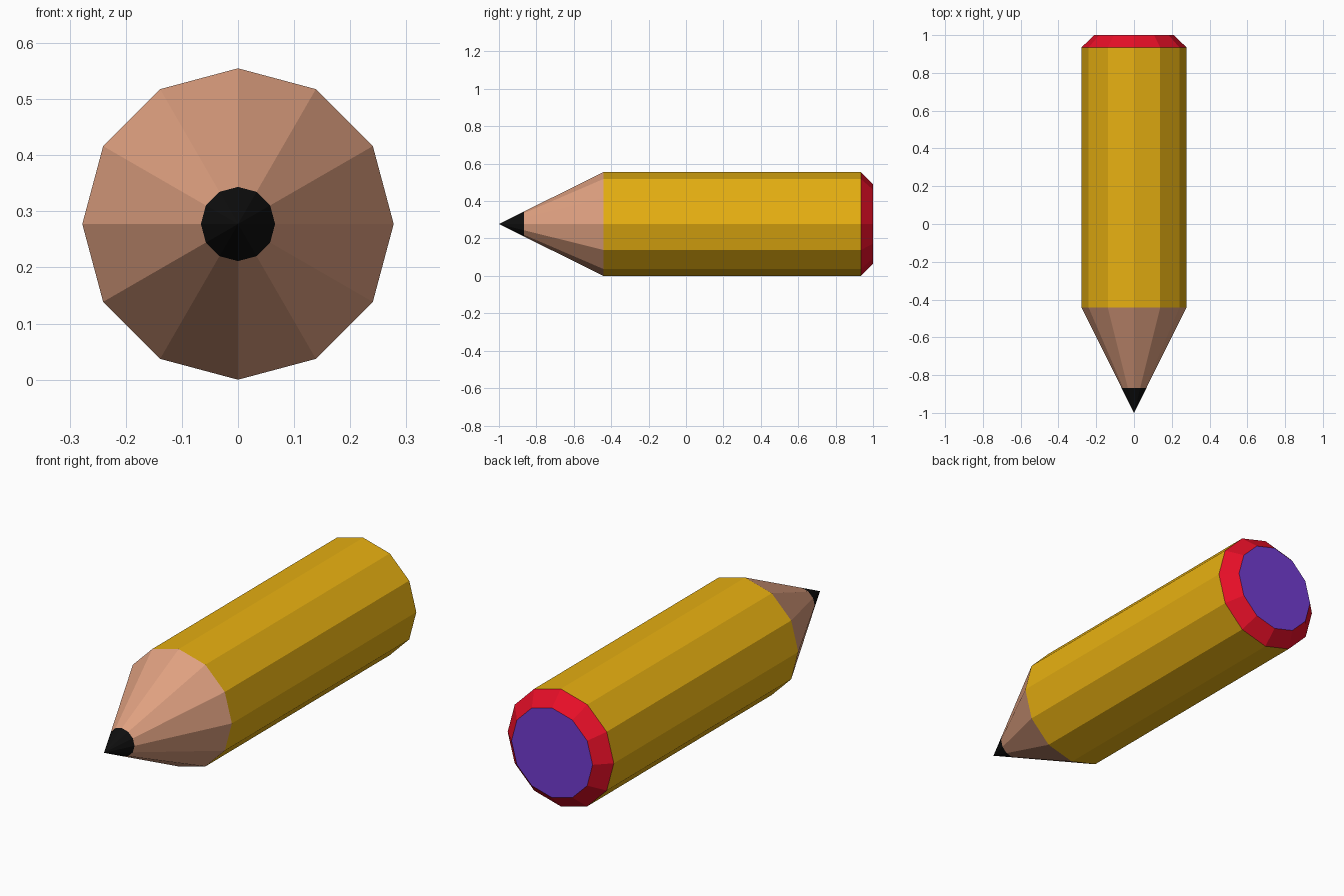
import bpy, bmesh, math

if "Cube" in bpy.data.objects:
    bpy.data.objects.remove(bpy.data.objects["Cube"])

R = 0.2775          # barrel radius, also height of the axis
SIDES = 12


def srgb(r, g, b):
    lin = lambda c: c / 12.92 if c <= 0.04045 else ((c + 0.055) / 1.055) ** 2.4
    return tuple(lin(v / 255) for v in (r, g, b)) + (1.0,)


def material(name, rgb):
    m = bpy.data.materials.new(name)
    m.diffuse_color = srgb(*rgb)
    m.use_nodes = True
    m.node_tree.nodes["Principled BSDF"].inputs["Base Color"].default_value = m.diffuse_color
    return m


def ring(bm, y, r):
    if r == 0:
        return [bm.verts.new((0, y, R))]
    return [bm.verts.new((r * math.cos(a), y, R + r * math.sin(a)))
            for a in (2 * math.pi * i / SIDES for i in range(SIDES))]


def section(name, y0, r0, y1, r1, mat):
    """Twelve-sided band along y; a zero radius makes a point."""
    bm = bmesh.new()
    a, b = ring(bm, y0, r0), ring(bm, y1, r1)
    for i in range(SIDES):
        j = (i + 1) % SIDES
        if len(a) == 1:
            bm.faces.new((a[0], b[i], b[j]))
        else:
            bm.faces.new((a[j], a[i], b[i], b[j]))
    finish(name, bm, mat)


def finish(name, bm, mat):
    me = bpy.data.meshes.new(name)
    bm.to_mesh(me)
    bm.free()
    me.materials.append(mat)
    bpy.context.collection.objects.link(bpy.data.objects.new(name, me))


# Sharpened point: lead and wood share one cone slope
TIP, LEAD, SHOULDER = -1.0, -0.867, -0.442
lead_r = R * (LEAD - TIP) / (SHOULDER - TIP)
section("lead_tip", TIP, 0, LEAD, lead_r, material("black", (14, 14, 14)))
section("wood_cone", LEAD, lead_r, SHOULDER, R, material("wood", (224, 161, 129)))

# Painted barrel and bevelled back rim
section("barrel", SHOULDER, R, 0.935, R, material("yellow", (236, 180, 18)))
section("back_rim", 0.935, R, 1.0, 0.212, material("red", (234, 15, 40)))

# Flat end disc
bm = bmesh.new()
bm.faces.new(list(reversed(ring(bm, 1.0, 0.212))))
finish("end_disc", bm, material("purple", (115, 60, 209)))
